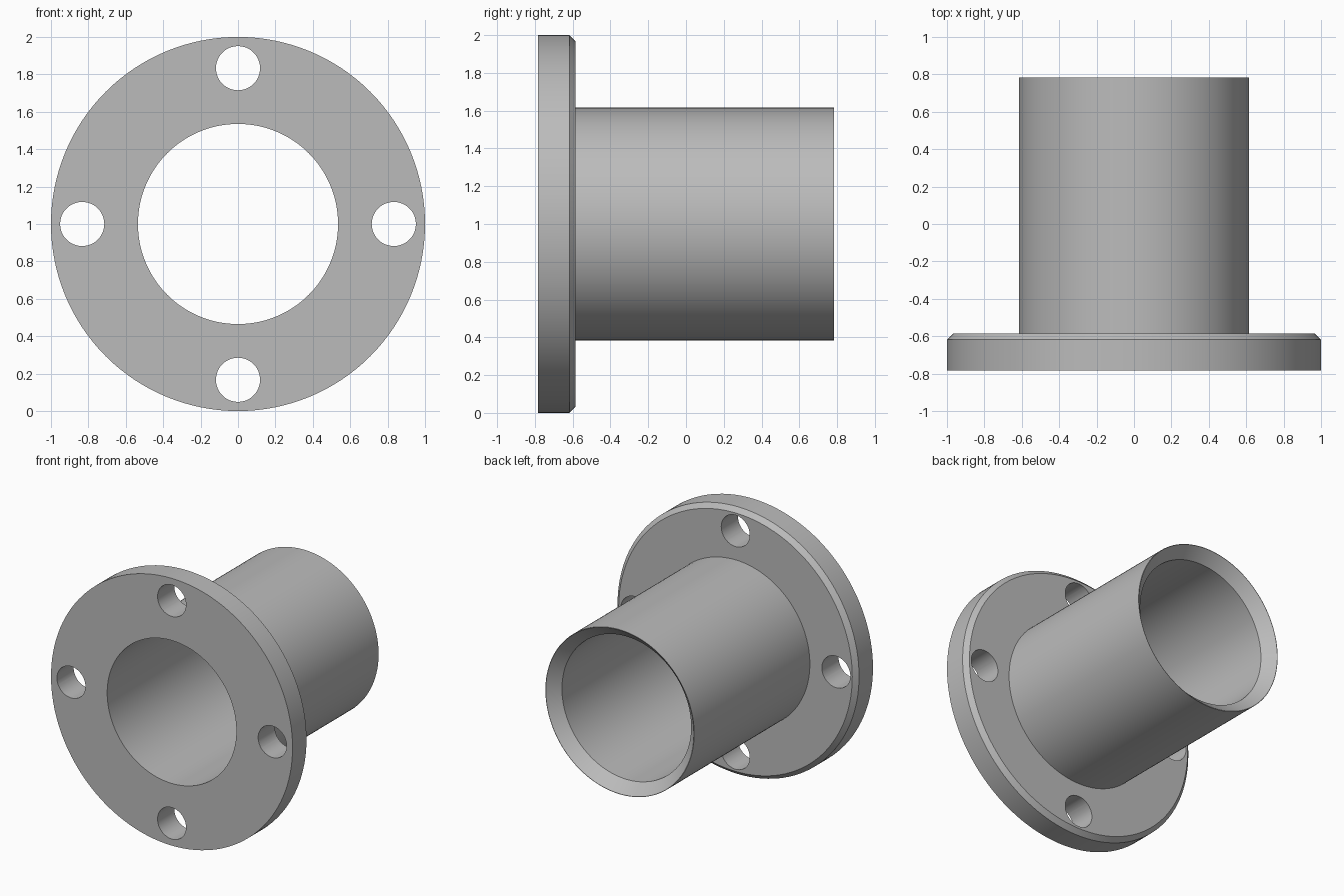
import bpy, bmesh, math
from mathutils import Matrix

if "Cube" in bpy.data.objects:
    bpy.data.objects.remove(bpy.data.objects["Cube"])

SEGS = 128
CENTRE_Z = 1.0
FRONT, BACK = -0.783, 0.783
FLANGE_BACK = -0.585

steel = bpy.data.materials.new("grey metal")
steel.diffuse_color = (0.5, 0.5, 0.5, 1)
steel.use_nodes = True
steel.node_tree.nodes["Principled BSDF"].inputs["Base Color"].default_value = steel.diffuse_color


def lathe(name, profile):
    """Revolve a closed (radius, y) profile around the y axis."""
    bm = bmesh.new()
    rings = []
    for i in range(SEGS):
        a = 2 * math.pi * i / SEGS
        rings.append([bm.verts.new((r * math.cos(a), y, CENTRE_Z + r * math.sin(a)))
                      for r, y in profile])
    n = len(profile)
    for i in range(SEGS):
        a, b = rings[i], rings[(i + 1) % SEGS]
        for j in range(n):
            k = (j + 1) % n
            bm.faces.new((a[j], a[k], b[k], b[j]))
    bmesh.ops.recalc_face_normals(bm, faces=bm.faces)
    mesh = bpy.data.meshes.new(name)
    bm.to_mesh(mesh)
    bm.free()
    obj = bpy.data.objects.new(name, mesh)
    bpy.context.collection.objects.link(obj)
    mesh.materials.append(steel)
    return obj


# Flange and tube in one turned body, with chamfered rim and flared tube mouth
body = lathe("flanged_sleeve", [
    (0.535, FRONT), (1.0, FRONT), (1.0, FLANGE_BACK - 0.033),
    (0.967, FLANGE_BACK), (0.616, FLANGE_BACK), (0.616, BACK),
    (0.613, BACK), (0.535, BACK - 0.08)])

# Four bolt hole cutters around the flange
bm = bmesh.new()
for i in range(4):
    a = i * math.pi / 2
    place = Matrix.Translation((0.833 * math.cos(a), -0.68, CENTRE_Z + 0.833 * math.sin(a)))
    bmesh.ops.create_cone(bm, cap_ends=True, segments=48, radius1=0.118, radius2=0.118,
                          depth=0.5, matrix=place @ Matrix.Rotation(math.pi / 2, 4, 'X'))
mesh = bpy.data.meshes.new("bolt_hole_cutters")
bm.to_mesh(mesh)
bm.free()
mesh.materials.append(steel)
cutter = bpy.data.objects.new("bolt_hole_cutters", mesh)
bpy.context.collection.objects.link(cutter)
cutter.hide_render = True

# Drill the holes
mod = body.modifiers.new("bolt_holes", 'BOOLEAN')
mod.operation = 'DIFFERENCE'
mod.solver = 'EXACT'
mod.object = cutter
bpy.context.view_layer.objects.active = body
body.select_set(True)
bpy.ops.object.modifier_apply(modifier=mod.name)
bpy.data.objects.remove(cutter)

# Smooth walls, crisp rims
bpy.ops.object.shade_smooth_by_angle(angle=math.radians(30))
